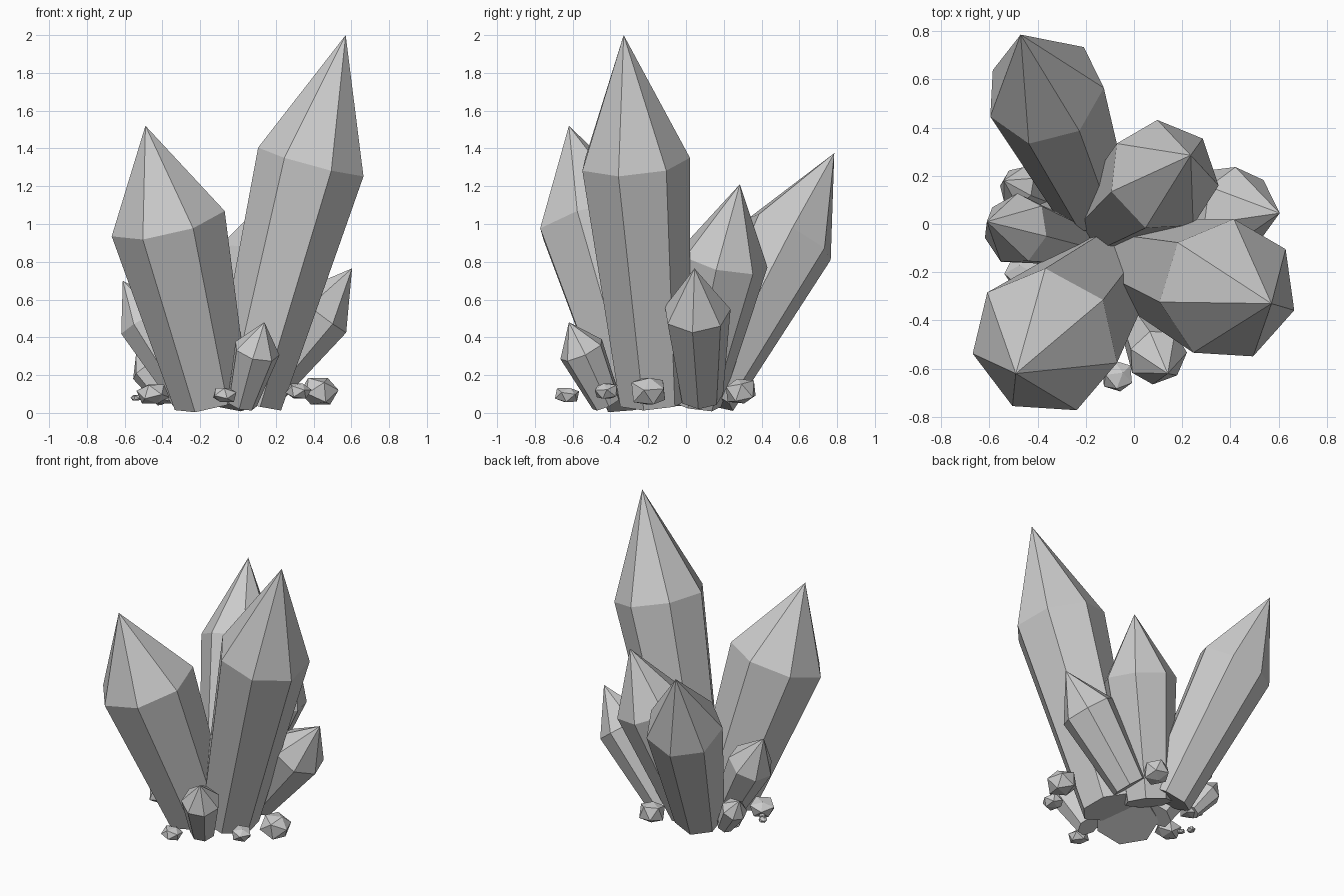
import bpy, bmesh, math, random
from mathutils import Vector, Euler

if "Cube" in bpy.data.objects:
    bpy.data.objects.remove(bpy.data.objects["Cube"])

random.seed(4)
SIDES = 7
SHOULDER = 0.655      # shoulder position along the axis
TAPER = 0.65          # foot radius relative to shoulder radius


def finish(name, bm):
    bmesh.ops.recalc_face_normals(bm, faces=bm.faces)
    me = bpy.data.meshes.new(name)
    bm.to_mesh(me)
    bm.free()
    ob = bpy.data.objects.new(name, me)
    bpy.context.collection.objects.link(ob)
    return ob


def crystal(name, foot, tip, radius, phase):
    """Seven-sided shaft widening to a shoulder, then a point."""
    foot, tip = Vector(foot), Vector(tip)
    rot = Vector((0, 0, 1)).rotation_difference(tip - foot)
    bm = bmesh.new()

    def ring(centre, r):
        angles = [math.radians(phase) + i * math.tau / SIDES for i in range(SIDES)]
        return [bm.verts.new(centre + rot @ Vector((r * math.cos(a), r * math.sin(a), 0)))
                for a in angles]

    low = ring(foot, radius * TAPER)
    high = ring(foot.lerp(tip, SHOULDER), radius)
    apex = bm.verts.new(tip)
    bm.faces.new(low[::-1])
    for i in range(SIDES):
        j = (i + 1) % SIDES
        bm.faces.new((low[i], low[j], high[j], high[i]))
        bm.faces.new((high[i], high[j], apex))
    return finish(name, bm)


def rock(name, x, y, z, width, height):
    """Rough faceted pebble with flattened top and bottom."""
    bm = bmesh.new()
    bmesh.ops.create_icosphere(bm, subdivisions=1, radius=1)
    turn = Euler([random.uniform(0, 6) for _ in range(3)]).to_matrix()
    for v in bm.verts:
        p = turn @ v.co
        p.z = max(-0.7, min(0.7, p.z)) / 0.7
        v.co = Vector((x + p.x * width / 2, y + p.y * width / 2, z + p.z * height / 2))
    hull = bmesh.ops.convex_hull(bm, input=bm.verts)
    bmesh.ops.delete(bm, geom=list(set(hull["geom_interior"])), context='VERTS')
    return finish(name, bm)


# Crystals: foot, tip, shoulder radius, rotation
crystal("tall_crystal", (0.05, -0.17, 0.065), (0.57, -0.33, 2.0), 0.297, 86)
crystal("front_left_crystal", (-0.14, -0.24, 0.07), (-0.49, -0.62, 1.52), 0.315, 88)
crystal("back_left_crystal", (-0.18, 0.11, 0.09), (-0.47, 0.785, 1.375), 0.25, 0)
crystal("back_crystal", (-0.09, 0.035, 0.06), (0.235, 0.285, 1.21), 0.238, -8)
crystal("right_crystal", (0.10, 0.08, 0.09), (0.604, 0.045, 0.765), 0.18, -8)
crystal("front_small_crystal", (0.02, -0.42, 0.05), (0.14, -0.62, 0.48), 0.125, 6)
crystal("left_crystal", (-0.26, -0.08, 0.08), (-0.61, 0.01, 0.70), 0.15, 38)
crystal("left_small_crystal", (-0.38, 0.11, 0.07), (-0.54, 0.18, 0.31), 0.085, 20)

# Loose rocks around the foot: x, y, z, width, height
rocks = [(0.43, -0.20, 0.115, 0.21, 0.14), (0.32, -0.42, 0.115, 0.14, 0.08),
         (-0.07, -0.63, 0.095, 0.14, 0.075), (-0.45, -0.20, 0.10, 0.18, 0.10),
         (0.06, 0.29, 0.115, 0.18, 0.13), (-0.40, 0.09, 0.10, 0.17, 0.10),
         (-0.54, -0.08, 0.08, 0.06, 0.03), (-0.50, -0.13, 0.075, 0.05, 0.03)]
for i, r in enumerate(rocks):
    rock(f"rock_{i + 1}", *r)
